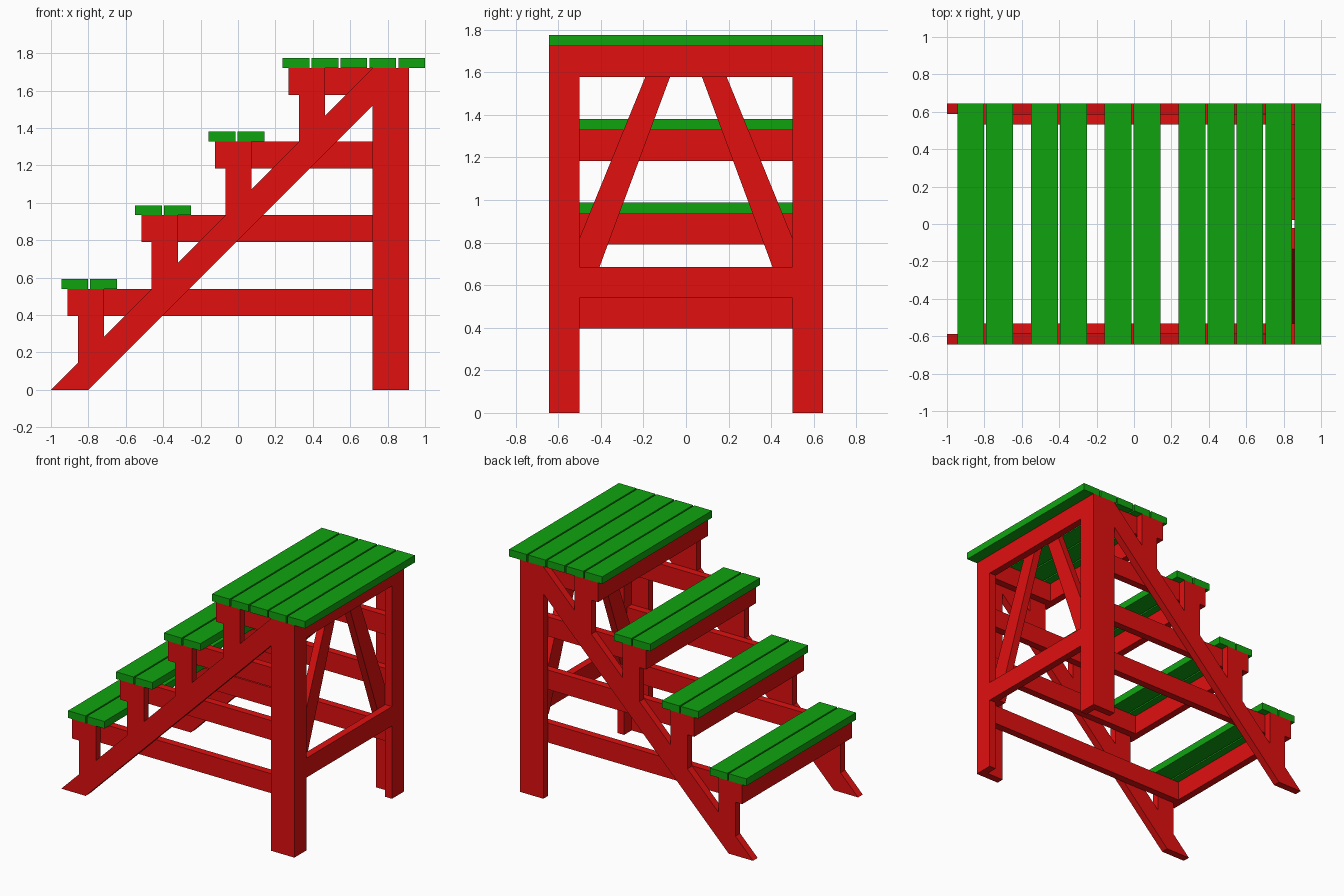
import bpy, bmesh

if "Cube" in bpy.data.objects:
    bpy.data.objects.remove(bpy.data.objects["Cube"])

def material(name, rgb):
    m = bpy.data.materials.new(name)
    m.diffuse_color = (*rgb, 1)
    m.use_nodes = True
    m.node_tree.nodes["Principled BSDF"].inputs["Base Color"].default_value = m.diffuse_color
    return m

RED = material("red_paint", (0.75, 0.005, 0.005))
GREEN = material("green_paint", (0.005, 0.37, 0.005))

def prism(name, pts, axis, lo, hi, mat):
    """Extrude a 2D profile along an axis; profile uses the other two axes in order."""
    def place(p, d):
        v = list(p)
        v.insert("xyz".index(axis), d)
        return v
    bm = bmesh.new()
    a = [bm.verts.new(place(p, lo)) for p in pts]
    b = [bm.verts.new(place(p, hi)) for p in pts]
    bm.faces.new(a)
    bm.faces.new(b)
    for i in range(len(pts)):
        j = (i + 1) % len(pts)
        bm.faces.new((a[i], a[j], b[j], b[i]))
    bmesh.ops.recalc_face_normals(bm, faces=bm.faces)
    me = bpy.data.meshes.new(name)
    bm.to_mesh(me)
    bm.free()
    me.materials.append(mat)
    ob = bpy.data.objects.new(name, me)
    bpy.context.collection.objects.link(ob)
    return ob

def rect(x0, x1, z0, z1):
    return [(x0, z0), (x1, z0), (x1, z1), (x0, z1)]

def mirror_y(ob):
    mod = ob.modifiers.new("mirror", 'MIRROR')
    mod.use_axis = (False, True, False)
    mod.use_mirror_merge = False

HALF, T = 0.643, 0.055        # half width, board thickness
IN1, IN2 = HALF - T, HALF - 2 * T
BACK, BACK_IN = 0.913, 0.858  # rear frame outer and inner planes
STEP, BOARD = 0.394, 0.144

# Sloping side stringers
mirror_y(prism("stringer", [(-1, 0), (-0.8, 0), (0.72, 1.52), (0.72, 1.72)],
               'y', IN1, HALF, RED))

# L-shaped rear posts
mirror_y(prism("rear_post", [(0.72, IN1), (BACK_IN, IN1), (BACK_IN, 0.5),
                             (BACK, 0.5), (BACK, HALF), (0.72, HALF)],
               'z', 0, 1.722, RED))

# Four levels: cross beam, uprights, side rails and slats
for k in range(4):
    d = k * STEP
    x, z0, z1 = -0.911 + d, 0.396 + d, 0.54 + d
    xu = x + T
    prism("step_beam", rect(x, xu, z0, z1), 'y', -HALF, HALF, RED)
    mirror_y(prism("step_upright", [(xu, xu + 1), (xu + 0.14, xu + 1.14),
                                    (xu + 0.14, z1), (xu, z1)], 'y', IN1, HALF, RED))
    mirror_y(prism("side_rail", rect(xu, BACK_IN, z0, z1), 'y', IN2, IN1, RED))
    for i in range(5 if k == 3 else 2):
        s = -0.945 + d + i * 0.1525
        s += i * 0.0025
        prism("top_slat" if k == 3 else "tread_slat", rect(s, s + BOARD, z1, z1 + 0.053),
              'y', -HALF, HALF, GREEN)

# Rear frame beams
for name, z in (("rear_lower_beam", 0.54), ("rear_top_beam", 1.578)):
    prism(name, rect(BACK_IN, BACK, z, z + BOARD), 'y', -0.5, 0.5, RED)

# Slanted rear braces behind the beams
mirror_y(prism("rear_brace", [(0.46, 0.54), (HALF - T, 0.54), (HALF - T, 0.605),
                              (0.133, 1.72), (-0.022 + 0.0, 1.72)][:4] + [(0.022, 1.72)],
               'x', BACK_IN - T, BACK_IN, RED))
